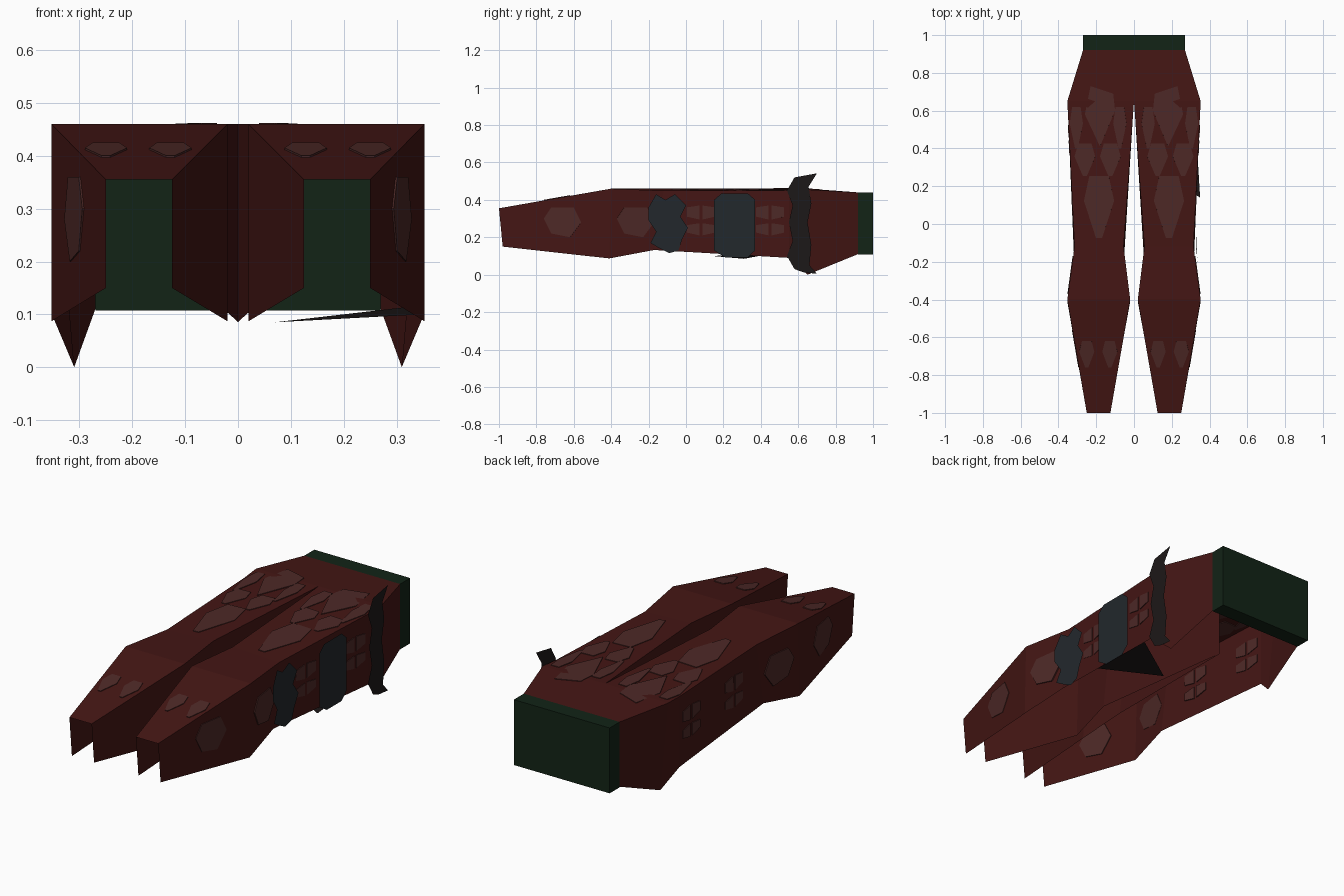
import bpy, bmesh

if "Cube" in bpy.data.objects:
    bpy.data.objects.remove(bpy.data.objects["Cube"])

# Leg stations: y, inner x, outer x, inner top z, outer top z
STATIONS = [(-1, .125, .25, .355, .355), (-.4, .02, .353, .46, .46),
            (-.12, .055, .315, .46, .449), (.55, .007, .348, .46, .449),
            (.65, 0, .353, .46, .455), (.92, 0, .27, .44, .44)]
# Open lower hems of the two walls of each leg: x, y, z
OUTER_HEM = [(.25, -.98, .15), (.353, -.41, .087), (.318, -.17, .132),
             (.348, .55, .09), (.31, .65, 0), (.27, .92, .11)]
INNER_HEM = [(.125, -.98, .15), (.02, -.41, .087), (.052, -.17, .132),
             (.007, .55, .092), (0, .65, .085)]


def material(name, rgb):
    m = bpy.data.materials.new(name)
    m.diffuse_color = (*rgb, 1)
    m.use_nodes = True
    m.node_tree.nodes["Principled BSDF"].inputs["Base Color"].default_value = m.diffuse_color
    return m


RED = material("dark_red", (.058, .008, .007))
PATCH = material("faded_red", (.075, .022, .02))
GREEN = material("dark_green", (.006, .017, .008))
SLATE = material("dark_slate", (.016, .021, .025))
BLACK = material("near_black", (.012, .009, .009))


def make(name, polys, mat, mirror=False, thick=0):
    bm = bmesh.new()
    for p in polys:
        bm.faces.new([bm.verts.new(v) for v in p])
    bmesh.ops.remove_doubles(bm, verts=bm.verts, dist=1e-4)
    me = bpy.data.meshes.new(name)
    bm.to_mesh(me)
    bm.free()
    me.materials.append(mat)
    ob = bpy.data.objects.new(name, me)
    bpy.context.collection.objects.link(ob)
    if thick:
        s = ob.modifiers.new("thickness", 'SOLIDIFY')
        s.thickness, s.offset = thick, 0
    if mirror:
        ob.modifiers.new("mirror", 'MIRROR')
    return ob


def station(y):
    for a, b in zip(STATIONS, STATIONS[1:]):
        if y <= b[0]:
            t = (y - a[0]) / (b[0] - a[0])
            return [p + (q - p) * t for p, q in zip(a, b)]
    return STATIONS[-1]


def on_top(x, y):
    _, xi, xo, zi, zo = station(y)
    return (x, y, zi + (zo - zi) * (x - xi) / (xo - xi))


def on_side(y, z, lift=0):
    return (station(y)[2] + lift, y, z)


def strip(a, b):
    return [(a[i], a[i + 1], b[i + 1], b[i]) for i in range(len(b) - 1)]


# Trouser legs: top panel, outer wall, inner wall, open underneath
inner = [(s[1], s[0], s[3]) for s in STATIONS]
outer = [(s[2], s[0], s[4]) for s in STATIONS]
make("trouser_legs", strip(inner, outer) + strip(outer, OUTER_HEM)
     + strip(INNER_HEM, inner[:5]), RED, mirror=True)

# Waistband: box open towards the legs
x, z0, z1, y0, y1 = .27, .107, .44, .92, 1
ring0 = [(-x, y0, z0), (x, y0, z0), (x, y0, z1), (-x, y0, z1)]
ring1 = [(p[0], y1, p[2]) for p in ring0]
make("waistband", strip(ring0 + ring0[:1], ring1 + ring1[:1]) + [ring1], GREEN)


# Faded patches on the top of the legs
def shield(cx, cy, w, h):
    pts = [(-.5, .1), (-.32, .5), (.32, .5), (.5, .1), (.1, -.5), (-.1, -.5)]
    return [on_top(cx + u * w, cy + v * h) for u, v in pts]


big = [(.23, .73), (.11, .69), (.10, .6), (.18, .41), (.26, .58)]
tops = [[on_top(*p) for p in big]]
for args in [(.305, .51, .07, .22), (.075, .51, .07, .22), (.26, .34, .11, .17),
             (.125, .34, .11, .17), (.185, .09, .16, .33),
             (.25, -.69, .08, .14), (.128, -.69, .08, .14)]:
    tops.append(shield(*args))
make("top_patches", tops, PATCH, mirror=True, thick=.007)

# Faded patches on the outer walls, in groups of four
sides = []
for cy in (.08, .45):
    for sy in (-1, 1):
        for a, b in ((.21, .275), (.295, .37)):
            sides.append([on_side(cy + sy * .008, a), on_side(cy + sy * .075, a + .015),
                          on_side(cy + sy * .075, b - .01), on_side(cy + sy * .008, b)])
for cy, cz in ((-.27, .28), (-.66, .28)):
    sides.append([on_side(cy + u, cz + v) for u, v in
                  ((-.1, .02), (-.06, .08), (.06, .08), (.1, 0), (.04, -.08), (-.06, -.06))])
make("side_patches", sides, PATCH, mirror=True, thick=.007)

# Scalloped knee guard on the right side
knee = [(-.2, .36), (-.16, .43), (-.11, .40), (-.06, .43), (0, .37), (-.03, .31),
        (.01, .25), (-.02, .19), (-.04, .13), (-.09, .115), (-.14, .14), (-.19, .17),
        (-.16, .23), (-.2, .29)]
make("knee_guard", [[on_side(y, z, .012) for y, z in knee]], SLATE)

# Thigh plate and the loose strap flap under it
plate = [(.15, .4), (.19, .435), (.33, .435), (.37, .4), (.37, .13), (.33, .092), (.21, .092), (.15, .13)]
make("thigh_plate", [[(.353, y, z) for y, z in plate]], SLATE)
make("strap_flap", [[(.35, .14, .1), (.33, .47, .115), (.07, .31, .085)]], BLACK)

# Flat hip strap with flared ends
hip = [(.54, .45), (.58, .52), (.70, .542), (.655, .47), (.67, .38), (.65, .28), (.67, .16),
       (.66, .05), (.70, .005), (.63, .012), (.58, .03), (.54, .1), (.57, .18), (.55, .28), (.57, .37)]
make("hip_strap", [[(.355, y, z) for y, z in hip]], BLACK)
